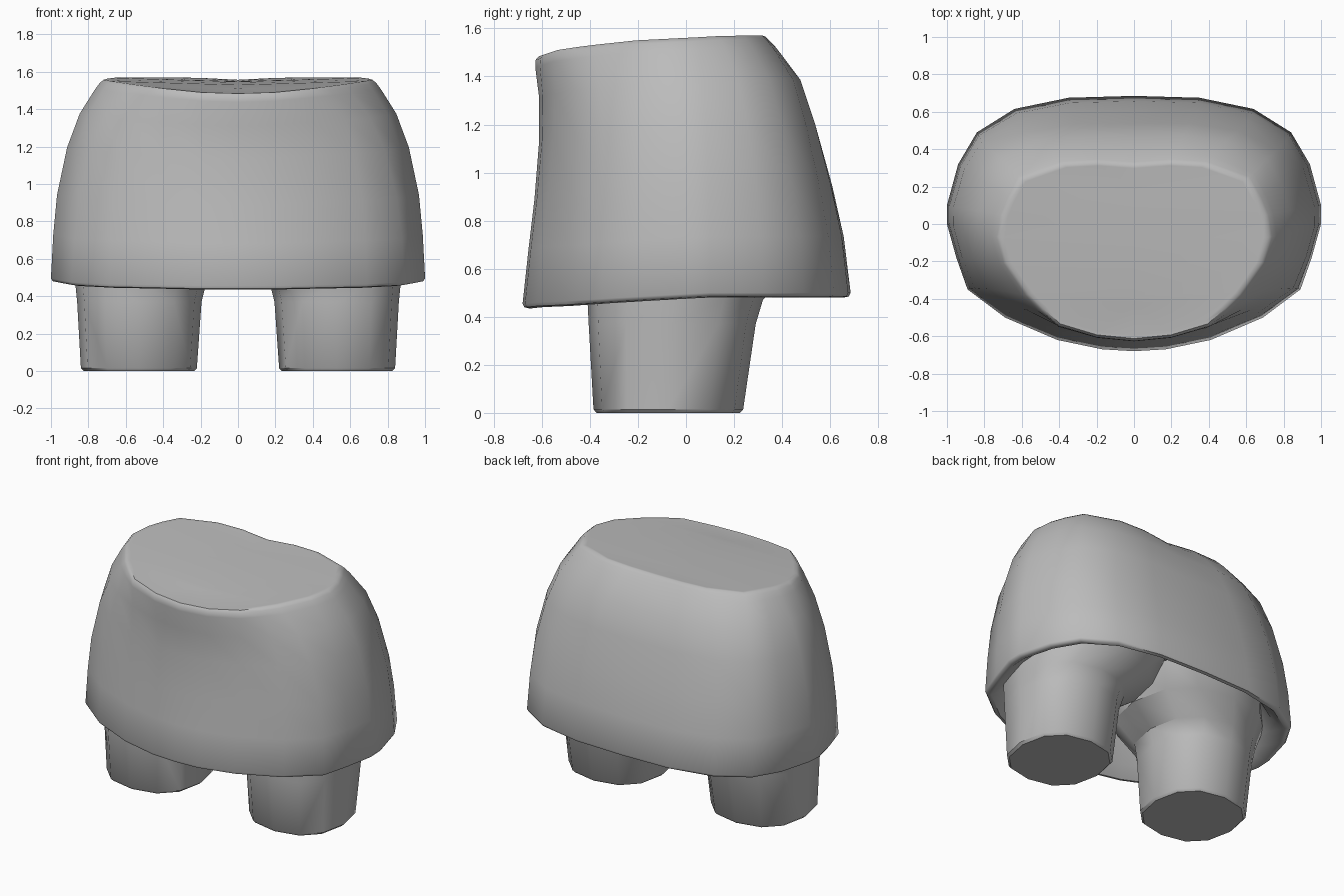
import bpy, math

if "Cube" in bpy.data.objects:
    bpy.data.objects.remove(bpy.data.objects["Cube"])

grey = bpy.data.materials.new("plain_grey")
grey.diffuse_color = (0.5, 0.5, 0.5, 1)
grey.use_nodes = True
grey.node_tree.nodes["Principled BSDF"].inputs["Base Color"].default_value = grey.diffuse_color


def make(name, verts, faces, angle):
    mesh = bpy.data.meshes.new(name)
    mesh.from_pydata(verts, [], faces)
    mesh.materials.append(grey)
    obj = bpy.data.objects.new(name, mesh)
    bpy.context.collection.objects.link(obj)
    bpy.ops.object.select_all(action='DESELECT')
    obj.select_set(True)
    bpy.context.view_layer.objects.active = obj
    bpy.ops.object.mode_set(mode='EDIT')
    bpy.ops.mesh.select_all(action='SELECT')
    bpy.ops.mesh.normals_make_consistent(inside=False)
    bpy.ops.object.mode_set(mode='OBJECT')
    bpy.ops.object.shade_smooth_by_angle(angle=math.radians(angle))
    return obj


def bridge(rings, n):
    return [(r * n + i, r * n + (i + 1) % n, (r + 1) * n + (i + 1) % n, (r + 1) * n + i)
            for r in range(rings - 1) for i in range(n)]


# Half outlines of the body, running from back centre to front centre
hem = [(0, .685), (.35, .675), (.64, .615), (.84, .49), (.94, .32), (1, .10), (1, 0),
       (.95, -.18), (.89, -.35), (.69, -.50), (.41, -.62), (.17, -.67), (0, -.68)]
hem_z = [.50, .50, .50, .50, .50, .50, .495, .485, .475, .465, .46, .455, .455]
top = [(0, .32), (.20, .335), (.38, .325), (.61, .245), (.67, .14), (.71, .05), (.73, -.07),
       (.69, -.21), (.57, -.38), (.49, -.46), (.40, -.54), (.20, -.60), (0, -.62)]
top_z = [1.557, 1.567, 1.57, 1.57, 1.568, 1.563, 1.557, 1.55, 1.532, 1.522, 1.51, 1.49, 1.484]
last = len(hem) - 1


def full(half):
    return half + [(-x, y, z) for x, y, z in half[-2:0:-1]]


def body_ring(s, t, front=0, back=0):
    """Blend hem to top: s in height, t in outline; front and back hollow the wall."""
    half = []
    for (hx, hy), hz, (tx, ty), tz in zip(hem, hem_z, top, top_z):
        y = hy + (ty - hy) * t
        y += front * max(0, -hy / .68) ** 2 - back * max(0, hy / .68) ** 2
        half.append((hx + (tx - hx) * t, y, hz + (tz - hz) * s))
    return full(half)


def hem_ring(scale, dz):
    return full([(x * scale, y * scale, z + dz) for (x, y), z in zip(hem, hem_z)])


def cap_ring(scale, dz):
    return full([(x * scale, (y + .12) * scale - .12, z + dz) for (x, y), z in zip(top, top_z)])


# Body: sloped underside, thin hem, curved wall, narrow bevel round the flat top
rings = [hem_ring(.72, .26), hem_ring(.87, .045), hem_ring(.96, -.02),
         hem_ring(.99, -.015), hem_ring(1, 0),
         body_ring(.22, .045, .022, .012), body_ring(.42, .12, .042, .032),
         body_ring(.66, .32, .05, .03), body_ring(.83, .57, .035, .005),
         body_ring(.955, .88, 0), body_ring(.985, .97, -.004),
         cap_ring(.985, 0), cap_ring(.95, -.001)]
n = len(rings[0])
verts = [v for ring in rings for v in ring]
faces = bridge(len(rings), n) + [tuple(range(n))]

# Flat top: rows that meet on a short centre crease
base = (len(rings) - 1) * n
mid, known = [], {}
for x, y in top:
    y = round(min(.2, max(-.43, y)), 3)
    if y not in known:
        known[y] = len(verts)
        verts.append((0, y, 1.55 - .04 * ((.2 - y) / .63) ** 1.6))
    mid.append(known[y])
for side in (1, -1):
    edge = [base + (side * i) % n for i in range(last + 1)]
    for i in range(last):
        quad = (edge[i], edge[i + 1], mid[i + 1], mid[i])
        faces.append(tuple(dict.fromkeys(quad)))
make("body", verts, faces, 50)

# Legs: rows of (z, inner x, outer x, front y, back y), flaring until they meet
leg_rows = [(0, .235, .825, -.372, .225), (.015, .22, .84, -.385, .238),
            (.37, .195, .86, -.405, .29), (.47, .17, .87, -.41, .32),
            (.58, .0, .88, -.44, .43), (.74, -.12, .84, -.46, .5)]
sides = 12


def power(v):
    return math.copysign(abs(v) ** .85, v)


for side, name in ((1, "right_leg"), (-1, "left_leg")):
    verts = []
    for z, x0, x1, y0, y1 in leg_rows:
        for i in range(sides):
            a = 2 * math.pi * i / sides
            x = (x0 + x1) / 2 + (x1 - x0) / 2 * power(math.cos(a))
            verts.append((side * max(0, x),
                          (y0 + y1) / 2 + (y1 - y0) / 2 * power(math.sin(a)), z))
    faces = bridge(len(leg_rows), sides) + [tuple(range(sides))]
    make(name, verts, faces, 40)
